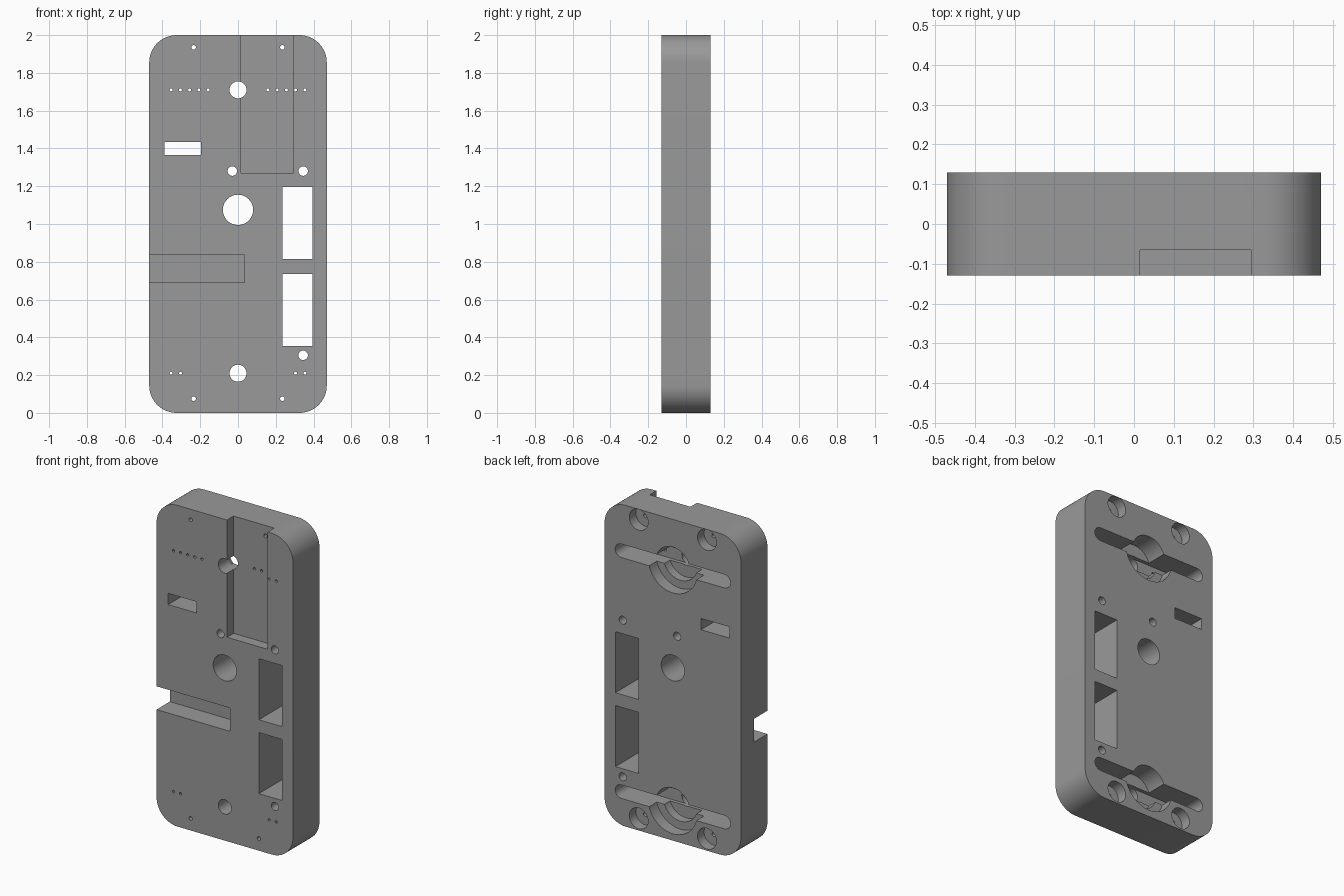
import bpy, bmesh, math

if "Cube" in bpy.data.objects:
    bpy.data.objects.remove(bpy.data.objects["Cube"])

grey = bpy.data.materials.new("plain_grey")
grey.diffuse_color = (0.32, 0.32, 0.32, 1)
grey.use_nodes = True
grey.node_tree.nodes["Principled BSDF"].inputs["Base Color"].default_value = grey.diffuse_color

FRONT, BACK = -0.13, 0.13


def arc(cx, cz, r, a0, a1, n):
    return [(cx + r * math.cos(math.radians(a0 + (a1 - a0) * i / n)),
             cz + r * math.sin(math.radians(a0 + (a1 - a0) * i / n))) for i in range(n + 1)]


def circle(cx, cz, r, n=32):
    return arc(cx, cz, r, 0, 360, n)[:-1]


def rect(x0, x1, z0, z1):
    return [(x0, z0), (x1, z0), (x1, z1), (x0, z1)]


def prisms(name, profiles, y0, y1):
    """Extrude closed x-z profiles from y0 to y1 into one object."""
    bm = bmesh.new()
    for pts in profiles:
        a = [bm.verts.new((x, y0, z)) for x, z in pts]
        b = [bm.verts.new((x, y1, z)) for x, z in pts]
        bm.faces.new(a)
        bm.faces.new(b[::-1])
        for i in range(len(a)):
            j = (i + 1) % len(a)
            bm.faces.new((a[j], a[i], b[i], b[j]))
    bmesh.ops.recalc_face_normals(bm, faces=bm.faces[:])
    me = bpy.data.meshes.new(name)
    bm.to_mesh(me)
    bm.free()
    me.materials.append(grey)
    ob = bpy.data.objects.new(name, me)
    bpy.context.collection.objects.link(ob)
    return ob


# Rounded main plate
R, W = 0.145, 0.47
outline = []
for cx, cz, a in ((W - R, R, -90), (W - R, 2 - R, 0), (R - W, 2 - R, 90), (R - W, R, 180)):
    outline += arc(cx, cz, R, a, a + 90, 16)
plate = prisms("mounting_plate", [outline], FRONT, BACK)


def cut(name, profiles, y0, y1):
    ob = prisms(name, profiles, y0, y1)
    ob.hide_render = True
    mod = plate.modifiers.new(name, "BOOLEAN")
    mod.operation, mod.solver, mod.object = "DIFFERENCE", "EXACT", ob


# Front channels
cut("top_channel", [rect(0.015, 0.295, 1.27, 2.1)], -0.3, -0.065)
cut("side_channel", [rect(-0.6, 0.035, 0.69, 0.835)], -0.3, 0.0)

# Rectangular windows
cut("windows", [rect(0.235, 0.395, 0.815, 1.195), rect(0.235, 0.395, 0.355, 0.735),
                rect(-0.39, -0.195, 1.365, 1.435)], -0.3, 0.3)

# Back recesses: long slot, round pocket and shallower lower ledge
for label, z in (("upper", 1.71), ("lower", 0.21)):
    slot = arc(0.355, z, 0.042, -90, 90, 12) + arc(-0.355, z, 0.042, 90, 270, 12)
    cut(label + "_slot", [slot], -0.022, 0.3)
    cut(label + "_pocket", [circle(0, z, 0.118, 48)], 0.0, 0.3)
    cut(label + "_ledge", [arc(0, z, 0.168, 180, 360, 32)], 0.055, 0.3)

# Corner screw holes with counterbores
corners = [(x, z) for x in (-0.235, 0.235) for z in (0.075, 1.935)]
cut("counterbores", [circle(x, z, 0.065) for x, z in corners], 0.065, 0.3)

# Through holes
holes = [circle(x, z, 0.012, 16) for x, z in corners]
holes += [circle(0, 1.075, 0.08, 48), circle(0, 1.71, 0.045), circle(0, 0.21, 0.045)]
holes += [circle(x, z, 0.025, 24) for x, z in ((-0.03, 1.28), (0.345, 1.28), (0.345, 0.305))]
for s in (-1, 1):
    holes += [circle(s * x, 1.71, 0.008, 12) for x in (0.158, 0.207, 0.256, 0.305, 0.354)]
    holes += [circle(s * x, 0.21, 0.008, 12) for x in (0.305, 0.354)]
cut("through_holes", holes, -0.3, 0.3)

# Bake the cuts and remove the cutters
bpy.context.view_layer.update()
baked = bpy.data.meshes.new_from_object(plate.evaluated_get(bpy.context.evaluated_depsgraph_get()))
plate.modifiers.clear()
plate.data = baked
for ob in list(bpy.data.objects):
    if ob != plate:
        bpy.data.objects.remove(ob)

bpy.context.view_layer.objects.active = plate
plate.select_set(True)
bpy.ops.object.shade_smooth_by_angle(angle=math.radians(30))
